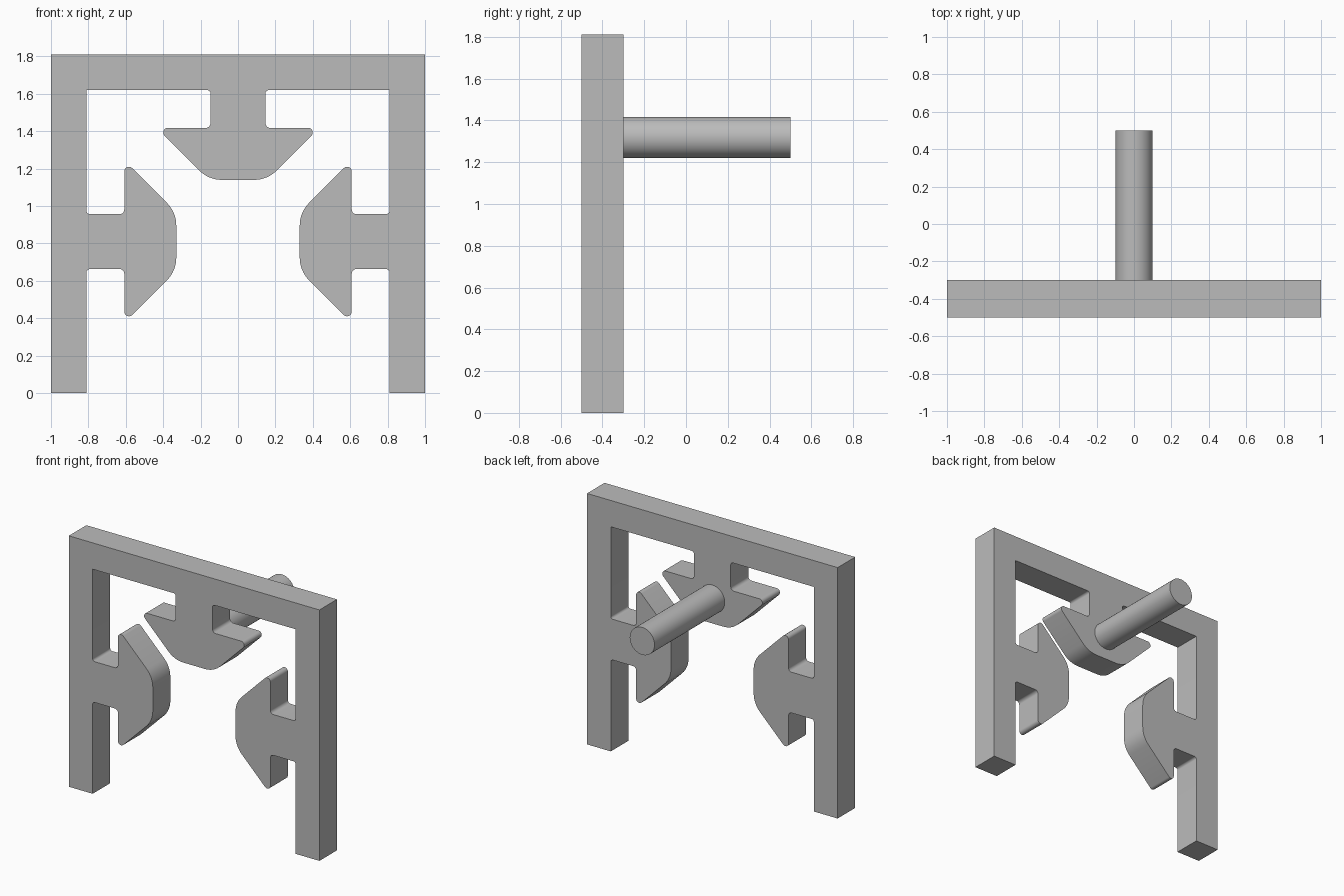
import bpy, bmesh, math
from mathutils import Vector

cube = bpy.data.objects.get("Cube")
if cube:
    bpy.data.objects.remove(cube, do_unlink=True)

grey = bpy.data.materials.new("plain grey")
grey.use_nodes = True
colour = (0.5, 0.5, 0.5, 1)
grey.diffuse_color = colour
grey.node_tree.nodes["Principled BSDF"].inputs["Base Color"].default_value = colour

FRONT, BACK = -0.5, -0.3
TOP, INNER_X, INNER_Z = 1.81, 0.81, 1.62


def finish(bm, name):
    bmesh.ops.recalc_face_normals(bm, faces=bm.faces)
    mesh = bpy.data.meshes.new(name)
    bm.to_mesh(mesh)
    bm.free()
    mesh.materials.append(grey)
    obj = bpy.data.objects.new(name, mesh)
    bpy.context.collection.objects.link(obj)
    bpy.ops.object.select_all(action='DESELECT')
    obj.select_set(True)
    bpy.context.view_layer.objects.active = obj
    bpy.ops.object.shade_smooth_by_angle(angle=math.radians(30))
    return obj


def hook(origin, along, out):
    """Arrow-shaped hook: corners (along, out, fillet radius) mirrored about its stem."""
    half = [(-0.147, 0, 0.018), (-0.147, 0.202, 0.025),
            (-0.435, 0.202, 0.025), (-0.157, 0.48, 0.17)]
    corners = half + [(-u, v, r) for u, v, r in reversed(half)]
    return [(Vector(origin) + Vector(along) * u + Vector(out) * v, r)
            for u, v, r in corners]


def fillet(corners, steps=8):
    """Replace each corner that has a radius by a tangent arc."""
    points = []
    for i, (p, r) in enumerate(corners):
        if r == 0:
            points.append(p)
            continue
        a = (corners[i - 1][0] - p).normalized()
        b = (corners[(i + 1) % len(corners)][0] - p).normalized()
        half = a.angle(b) / 2
        centre = p + (a + b).normalized() * (r / math.sin(half))
        start = p + a * (r / math.tan(half)) - centre
        end = p + b * (r / math.tan(half)) - centre
        sweep = start.angle(end)
        for k in range(steps + 1):
            t = sweep * k / steps
            points.append(centre + (start * math.sin(sweep - t) + end * math.sin(t))
                          / math.sin(sweep))
    return points


def sharp(x, z):
    return [(Vector((x, z)), 0)]


# Arch frame with three inward hooks, one continuous outline
outline = (sharp(-1, 0) + sharp(-1, TOP) + sharp(1, TOP) + sharp(1, 0)
           + sharp(INNER_X, 0)
           + hook((INNER_X, 0.81), (0, 1), (-1, 0))
           + sharp(INNER_X, INNER_Z)
           + hook((0, INNER_Z), (-1, 0), (0, -1))
           + sharp(-INNER_X, INNER_Z)
           + hook((-INNER_X, 0.81), (0, -1), (1, 0))
           + sharp(-INNER_X, 0))
bm = bmesh.new()
face = bm.faces.new([bm.verts.new((p.x, FRONT, p.y)) for p in fillet(outline)])
extruded = bmesh.ops.extrude_face_region(bm, geom=[face], use_keep_orig=True)
bmesh.ops.translate(bm, vec=(0, BACK - FRONT, 0),
                    verts=[v for v in extruded["geom"] if isinstance(v, bmesh.types.BMVert)])
finish(bm, "hooked_frame")

# Round peg behind the top hook
bm = bmesh.new()
bmesh.ops.create_cone(bm, cap_ends=True, segments=64, radius1=0.099, radius2=0.099,
                      depth=0.5 - BACK)
peg = finish(bm, "rear_peg")
peg.rotation_euler.x = math.pi / 2
peg.location = (0, (0.5 + BACK) / 2, 1.318)
